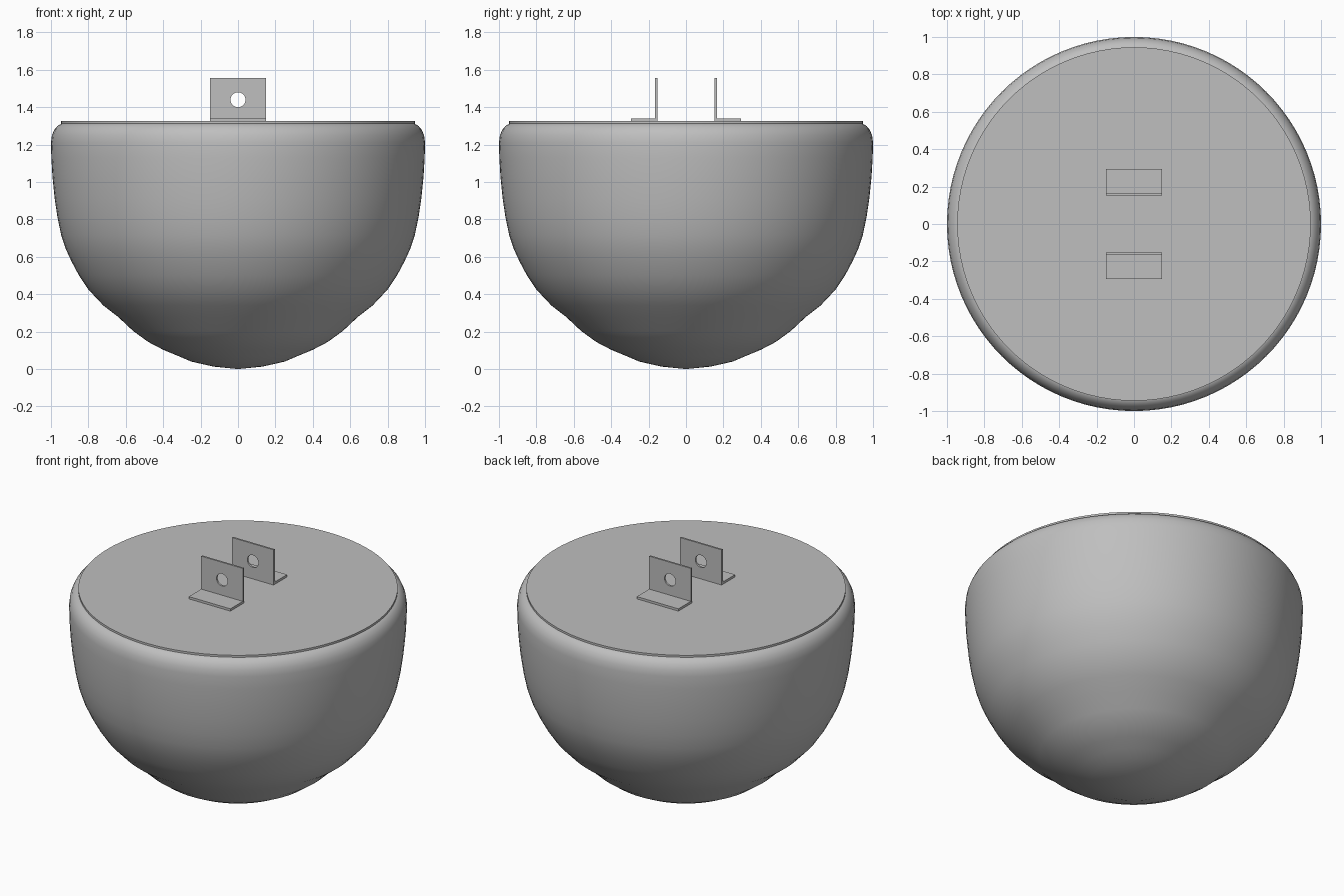
import bpy, bmesh, math
from mathutils import Matrix, Vector

if "Cube" in bpy.data.objects:
    bpy.data.objects.remove(bpy.data.objects["Cube"], do_unlink=True)

grey = bpy.data.materials.new("plain grey")
grey.use_nodes = True
grey.diffuse_color = (0.52, 0.52, 0.52, 1)
grey.node_tree.nodes["Principled BSDF"].inputs["Base Color"].default_value = grey.diffuse_color


def make_object(name, bm):
    bmesh.ops.recalc_face_normals(bm, faces=bm.faces)
    mesh = bpy.data.meshes.new(name)
    bm.to_mesh(mesh)
    bm.free()
    mesh.materials.append(grey)
    obj = bpy.data.objects.new(name, mesh)
    bpy.context.collection.objects.link(obj)
    return obj


def activate(obj):
    bpy.ops.object.select_all(action='DESELECT')
    obj.select_set(True)
    bpy.context.view_layer.objects.active = obj


def lathe(name, profile, angle):
    bm = bmesh.new()
    verts = [bm.verts.new((r, 0, z)) for r, z in profile]
    edges = [bm.edges.new(pair) for pair in zip(verts, verts[1:])]
    bmesh.ops.spin(bm, geom=verts + edges, cent=(0, 0, 0), axis=(0, 0, 1),
                   angle=2 * math.pi, steps=96)
    bmesh.ops.remove_doubles(bm, verts=bm.verts, dist=0.0005)
    obj = make_object(name, bm)
    activate(obj)
    bpy.ops.object.shade_smooth_by_angle(angle=math.radians(angle))
    return obj


# Rounded bowl with a slightly rippled underside
lathe("bowl", [(0, 0), (0.13, 0.013), (0.25, 0.04), (0.32, 0.07), (0.40, 0.103),
               (0.48, 0.145), (0.56, 0.203), (0.64, 0.278), (0.72, 0.34),
               (0.80, 0.425), (0.85, 0.50), (0.89, 0.575), (0.92, 0.64),
               (0.945, 0.715), (0.965, 0.81), (0.98, 0.91), (0.992, 1.03),
               (0.998, 1.13), (1, 1.21), (0.995, 1.25), (0.982, 1.28),
               (0.965, 1.3), (0.945, 1.312), (0.92, 1.315), (0, 1.315)], 50)

# Thin lid
lathe("lid", [(0, 1.31), (0.945, 1.31), (0.945, 1.325), (0, 1.325)], 30)

# Cutter for the bracket holes
bm = bmesh.new()
bmesh.ops.create_cone(bm, cap_ends=True, segments=32, radius1=0.04, radius2=0.04, depth=1,
                      matrix=Matrix.Translation((0, 0, 1.44)) @ Matrix.Rotation(math.pi / 2, 4, 'X'))
cutter = make_object("hole_cutter", bm)
cutter.hide_render = True

# Pair of L-shaped brackets with feet pointing outward
for name, side in (("front_bracket", -1), ("back_bracket", 1)):
    section = [(0.153, 1.32), (0.293, 1.32), (0.293, 1.34), (0.165, 1.34),
               (0.165, 1.555), (0.153, 1.555)]
    bm = bmesh.new()
    face = bm.faces.new([bm.verts.new((-0.15, side * y, z)) for y, z in section])
    end = bmesh.ops.extrude_face_region(bm, geom=[face], use_keep_orig=True)
    moved = [v for v in end["geom"] if isinstance(v, bmesh.types.BMVert)]
    bmesh.ops.translate(bm, verts=moved, vec=Vector((0.3, 0, 0)))
    bracket = make_object(name, bm)
    cut = bracket.modifiers.new("hole", 'BOOLEAN')
    cut.operation = 'DIFFERENCE'
    cut.solver = 'EXACT'
    cut.object = cutter
    activate(bracket)
    bpy.ops.object.modifier_apply(modifier=cut.name)
    bpy.ops.object.shade_smooth_by_angle(angle=math.radians(30))

bpy.data.objects.remove(cutter, do_unlink=True)
